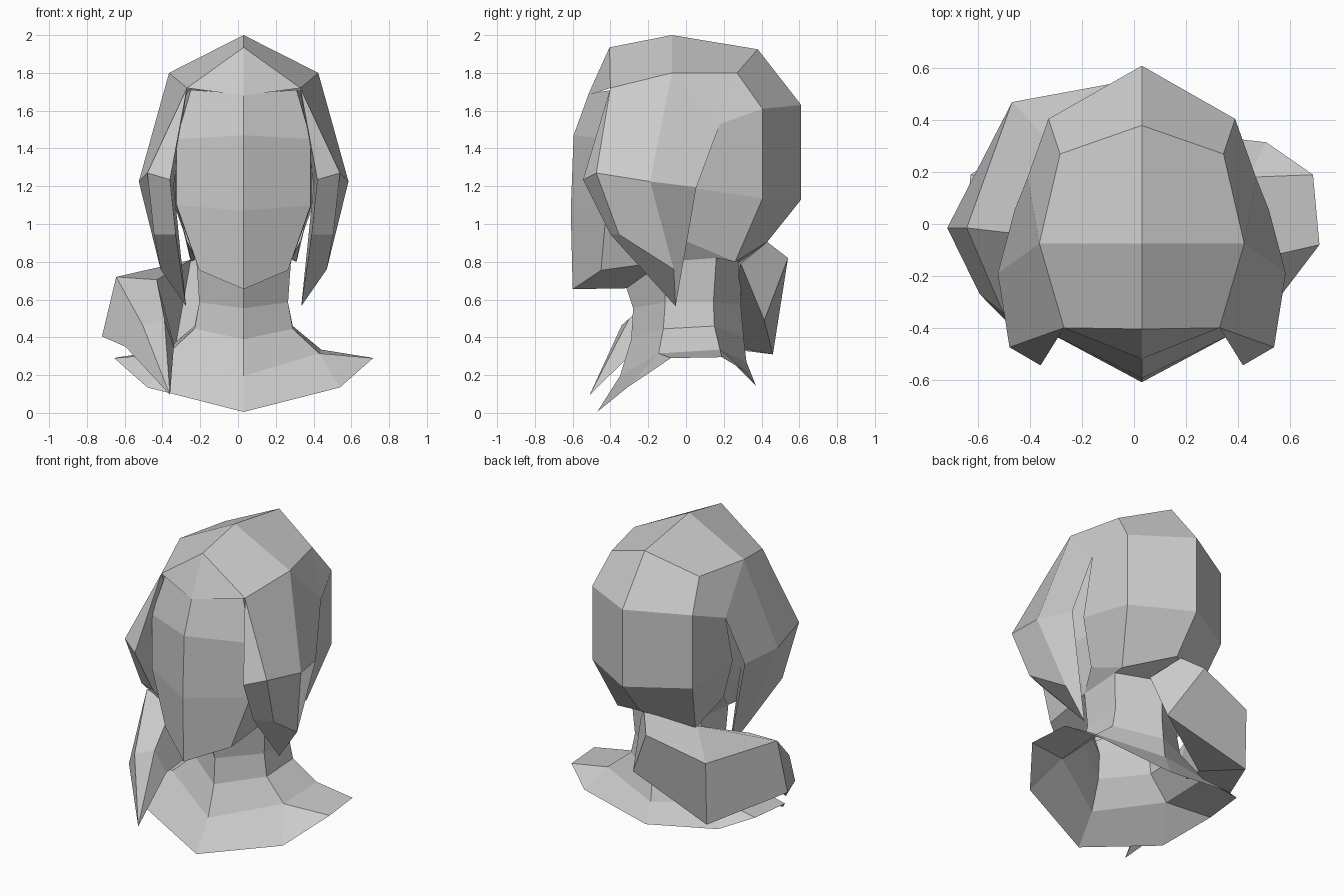
import bpy
import bmesh

CENTRE_X = 0.03  # the symmetry plane of the bust

if "Cube" in bpy.data.objects:
    bpy.data.objects.remove(bpy.data.objects["Cube"], do_unlink=True)


def make_material(name, colour):
    material = bpy.data.materials.new(name)
    material.use_nodes = True
    material.diffuse_color = colour
    material.node_tree.nodes["Principled BSDF"].inputs["Base Color"].default_value = colour
    return material


clay = make_material("light grey clay", (0.6, 0.6, 0.6, 1))


def build(name, points, faces, mirrored=True):
    """Flat shaded mesh from points and faces, optionally mirrored across the centre."""
    bm = bmesh.new()
    verts = [bm.verts.new(p) for p in points]
    for face in faces:
        bm.faces.new([verts[i] for i in face])
    bmesh.ops.remove_doubles(bm, verts=bm.verts, dist=0.0001)
    bmesh.ops.recalc_face_normals(bm, faces=bm.faces)
    mesh = bpy.data.meshes.new(name)
    bm.to_mesh(mesh)
    bm.free()
    mesh.materials.append(clay)
    part = bpy.data.objects.new(name, mesh)
    bpy.context.collection.objects.link(part)
    if mirrored:
        part.location.x = CENTRE_X
        mirror = part.modifiers.new("Mirror", "MIRROR")
        mirror.use_clip = True


def loft(name, rows, closed=False, mirrored=True):
    """Bridge rows of equal length; repeated points collapse into triangles."""
    width = len(rows[0])
    points = [p for row in rows for p in row]
    faces = []
    for r in range(len(rows) - 1):
        for c in range(width if closed else width - 1):
            d = (c + 1) % width
            faces.append((r * width + c, r * width + d,
                          (r + 1) * width + d, (r + 1) * width + c))
    if closed:
        faces.append(tuple(range(width)))
    build(name, points, faces, mirrored)


# Head: half rows running from the face centre round to the back
jaw = [(0, -.6, .655), (.235, -.45, .755), (.25, -.12, .8), (.25, .16, .82), (0, .29, .8)]
cheek = [(0, -.61, 1.07), (.355, -.42, 1.1), (.36, -.1, 1.1), (.3, .2, 1.1), (0, .4, 1.1)]
brow = [(0, -.595, 1.47), (.355, -.42, 1.45), (.36, -.1, 1.45), (.3, .2, 1.45), (0, .4, 1.45)]
hairline = [(0, -.515, 1.69), (.28, -.39, 1.71), (.3, -.1, 1.7), (.25, .2, 1.7), (0, .3, 1.7)]
throat = [(0, -.315, .66), *[jaw[2]] * 2, *jaw[3:]]
loft("head", [throat, jaw, cheek, brow, hairline])


# Neck and shoulders: the six sided neck widens into a ten sided open collar
def fan(front, side_front, side_back, back):
    return [front, side_front, side_front, side_back, side_back, back]


collar_edge = [(0, -.47, .005), (.51, -.31, .135), (.685, -.08, .29),
               (.66, .19, .295), (.48, .315, .22), (0, .37, .145)]
loft("neck_and_shoulders", [
    fan(throat[0], *jaw[2:]),
    fan((0, -.28, .555), (.235, -.11, .585), (.235, .145, .585), (0, .29, .57)),
    fan((0, -.29, .39), (.26, -.12, .445), (.26, .15, .46), (0, .305, .4)),
    fan((0, -.35, .195), (.4, -.145, .315), (.41, .18, .335), (0, .32, .27)),
    collar_edge,
])

# Hair cap and side lock share named points on one half of the head
hair = {
    # centre ridge
    "fringe": (0, -.52, 1.68), "peak": (0, -.405, 1.935), "top": (0, -.075, 2),
    "crown": (0, .38, 1.925), "back": (0, .61, 1.63), "low_back": (0, .61, 1.13),
    "nape": (0, .43, .905),
    # edge between the cap and its side
    "temple": (.3, -.4, 1.72), "side_top": (.395, -.075, 1.8),
    "side_crown": (.315, .27, 1.8), "side_back": (.36, .405, 1.61),
    "side_low": (.36, .405, 1.135), "side_nape": (.28, .26, .8),
    # tucked panel behind the lock
    "split": (.44, .18, 1.53), "tuck": (.4, .05, 1.19), "tuck_low": (.3, 0, .91),
    # lock in front of the ear
    "lock_front": (.51, -.475, 1.27), "lock_wide": (.555, -.19, 1.225),
    "lock_rear": (.49, .055, 1.195), "lock_lip": (.39, -.545, 1.235),
    "lock_low": (.475, -.355, .945), "lip_low": (.36, -.4, .945),
    "lock_heel": (.44, -.065, .76), "tip": (.305, -.055, .565),
    "inside": (.37, -.1, 1.2),
    # join to the neck
    "neck_back": jaw[4], "neck_side": jaw[3], "neck_front": jaw[2],
}
cap_faces = [
    "fringe peak temple",
    "peak top side_top temple",
    "top crown side_crown side_top",
    "crown back side_back side_crown",
    "back low_back side_low side_back",
    "low_back nape side_nape side_low",
    "side_crown side_back split",
    "side_back side_low tuck split",
    "side_low side_nape tuck_low tuck",
    "nape neck_back neck_side side_nape",
    "side_nape neck_side neck_front tuck_low",
]
lock_faces = [
    "temple side_top lock_wide lock_front",
    "side_top side_crown split",
    "side_top split lock_rear lock_wide",
    "lock_front lock_wide lock_heel lock_low",
    "lock_wide lock_rear tip lock_heel",
    "temple lock_front lock_lip",
    "lock_front lock_low lip_low lock_lip",
    "lock_low lock_heel tip lip_low",
    "temple lock_lip inside",
    "lock_lip lip_low inside",
    "lip_low tip inside",
]
names = list(hair)
build("hair", hair.values(),
      [[names.index(n) for n in face.split()] for face in cap_faces + lock_faces])

# Ponytail: four sided rings sweeping from the nape over one shoulder to a point
# (each ring runs outer top, outer bottom, inner bottom, inner top)
loft("ponytail", [
    [(-.09, .54, .82), (.09, .415, .49), (.12, .29, .79), (0, .43, .905)],
    [(-.47, .47, .71), (-.47, .46, .31), (-.33, .2, .36), (-.25, .24, .81)],
    [(-.645, -.015, .72), (-.72, -.015, .405), (-.34, -.03, .37), (-.43, -.04, .705)],
    [(-.505, -.34, .465), (-.595, -.27, .35), (-.34, -.25, .35), (-.39, -.3, .5)],
    [(-.36, -.51, .095)] * 4,
], closed=True, mirrored=False)
